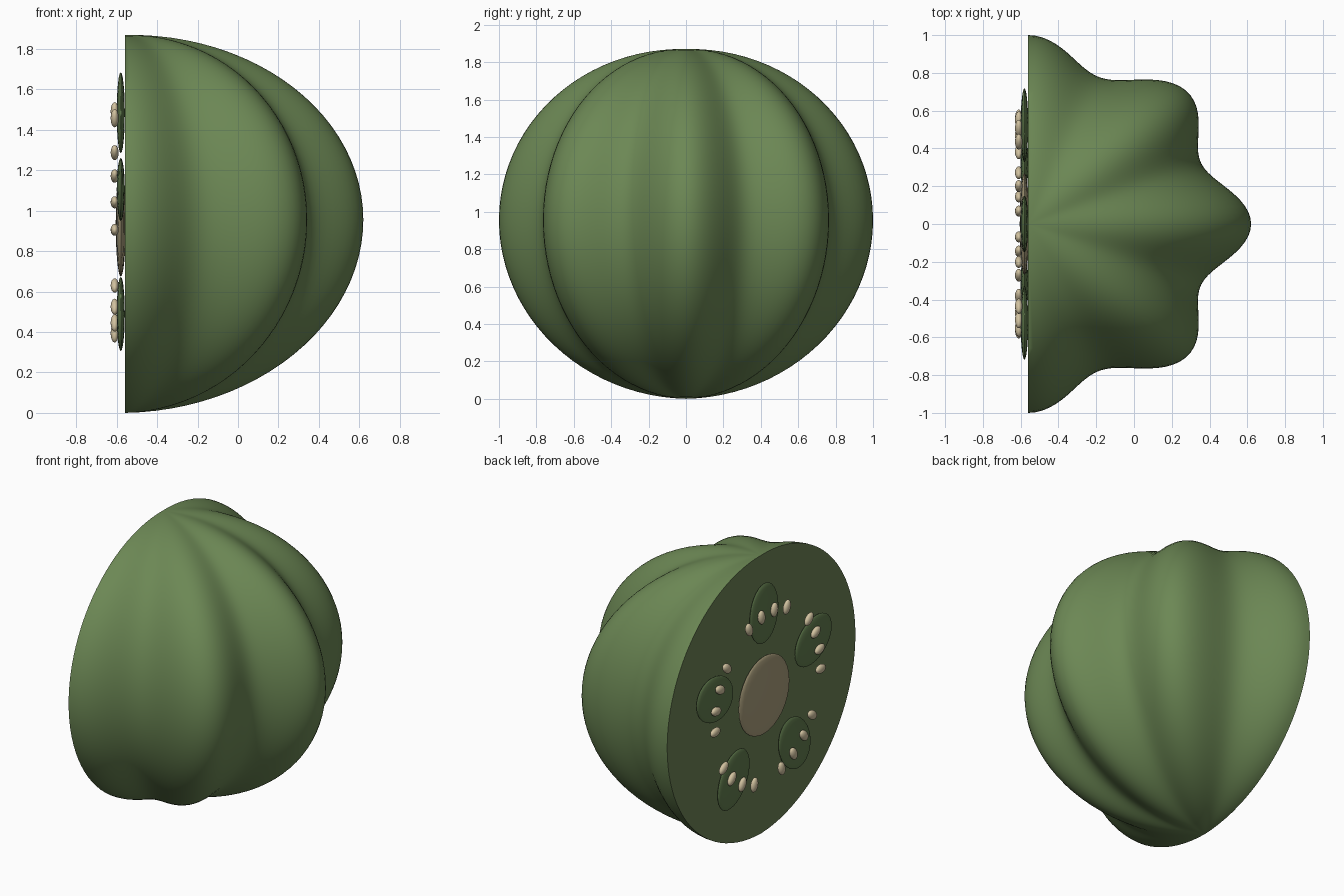
import bpy, bmesh
from math import sin, cos, pi, radians
from mathutils import Matrix

if "Cube" in bpy.data.objects:
    bpy.data.objects.remove(bpy.data.objects["Cube"])

CUT_X, MID_Z = -0.56, 0.935


def material(name, rgb):
    m = bpy.data.materials.new(name)
    m.use_nodes = True
    m.diffuse_color = (*rgb, 1)
    m.node_tree.nodes["Principled BSDF"].inputs["Base Color"].default_value = (*rgb, 1)
    return m


skin = material("green skin", (0.15, 0.245, 0.09))
flesh = material("green flesh", (0.15, 0.22, 0.09))
pocket = material("dark green pocket", (0.12, 0.2, 0.075))
pith = material("tan core", (0.40, 0.34, 0.20))
cream = material("cream seed", (0.64, 0.54, 0.35))


def finish(name, bm, *mats):
    mesh = bpy.data.meshes.new(name)
    bmesh.ops.recalc_face_normals(bm, faces=bm.faces)
    bm.to_mesh(mesh)
    bm.free()
    for m in mats:
        mesh.materials.append(m)
    ob = bpy.data.objects.new(name, mesh)
    bpy.context.collection.objects.link(ob)
    bpy.ops.object.select_all(action='DESELECT')
    ob.select_set(True)
    bpy.context.view_layer.objects.active = ob
    bpy.ops.object.shade_smooth_by_angle(angle=radians(40))
    return ob


# Half fruit: eight-lobed squashed sphere, cut flat through its axis
def ribbed_half(cols=96, rows=48):
    bm = bmesh.new()
    grid = []
    for r in range(1, rows):
        lat = pi * r / rows - pi / 2
        z = MID_Z * (1 + sin(lat)) + 0.02 * cos(lat)
        ring = []
        for c in range(cols + 1):
            a = pi * c / cols - pi / 2
            rad = cos(lat) * (0.92 + 0.08 * cos(8 * a))
            ring.append(bm.verts.new((CUT_X + 1.18 * rad * cos(a), rad * sin(a), z)))
        grid.append(ring)
    bottom = bm.verts.new((CUT_X, 0, 0))
    top = bm.verts.new((CUT_X, 0, 2 * MID_Z))
    for lo, hi in zip(grid, grid[1:]):
        for c in range(cols):
            bm.faces.new((lo[c], lo[c + 1], hi[c + 1], hi[c]))
    for c in range(cols):
        bm.faces.new((bottom, grid[0][c + 1], grid[0][c]))
        bm.faces.new((top, grid[-1][c], grid[-1][c + 1]))
    # Cut face, with flesh inset inside a thin skin rim
    outline = [bottom] + [g[0] for g in grid] + [top] + [g[-1] for g in reversed(grid)]
    cut = bm.faces.new(outline)
    bmesh.ops.inset_region(bm, faces=[cut], thickness=0.03, use_even_offset=True)
    cut.material_index = 1
    return bm


finish("fruit_half", ribbed_half(), skin, flesh)


# Flattened ellipsoid on the cut face, turned about the face centre
def pip(name, x, dist, angle, size, mat):
    bm = bmesh.new()
    place = (Matrix.Translation((x, 0, MID_Z)) @ Matrix.Rotation(angle, 4, 'X')
             @ Matrix.Translation((0, dist, 0)) @ Matrix.Diagonal((*size, 1)))
    bmesh.ops.create_uvsphere(bm, u_segments=24, v_segments=16, radius=1, matrix=place)
    return finish(name, bm, mat)


pip("core", -0.58, 0, 0, (0.025, 0.27, 0.26), pith)

# Five seed pockets, each with an arc of four seeds
for i in range(5):
    a = radians(90 + 72 * i)
    pip(f"seed_pocket_{i + 1}", -0.58, 0.55, a, (0.02, 0.2, 0.15), pocket)
    for j in range(4):
        pip(f"seed_{i + 1}_{j + 1}", -0.61, 0.56, a + radians(14 * j - 21),
            (0.02, 0.047, 0.029), cream)
